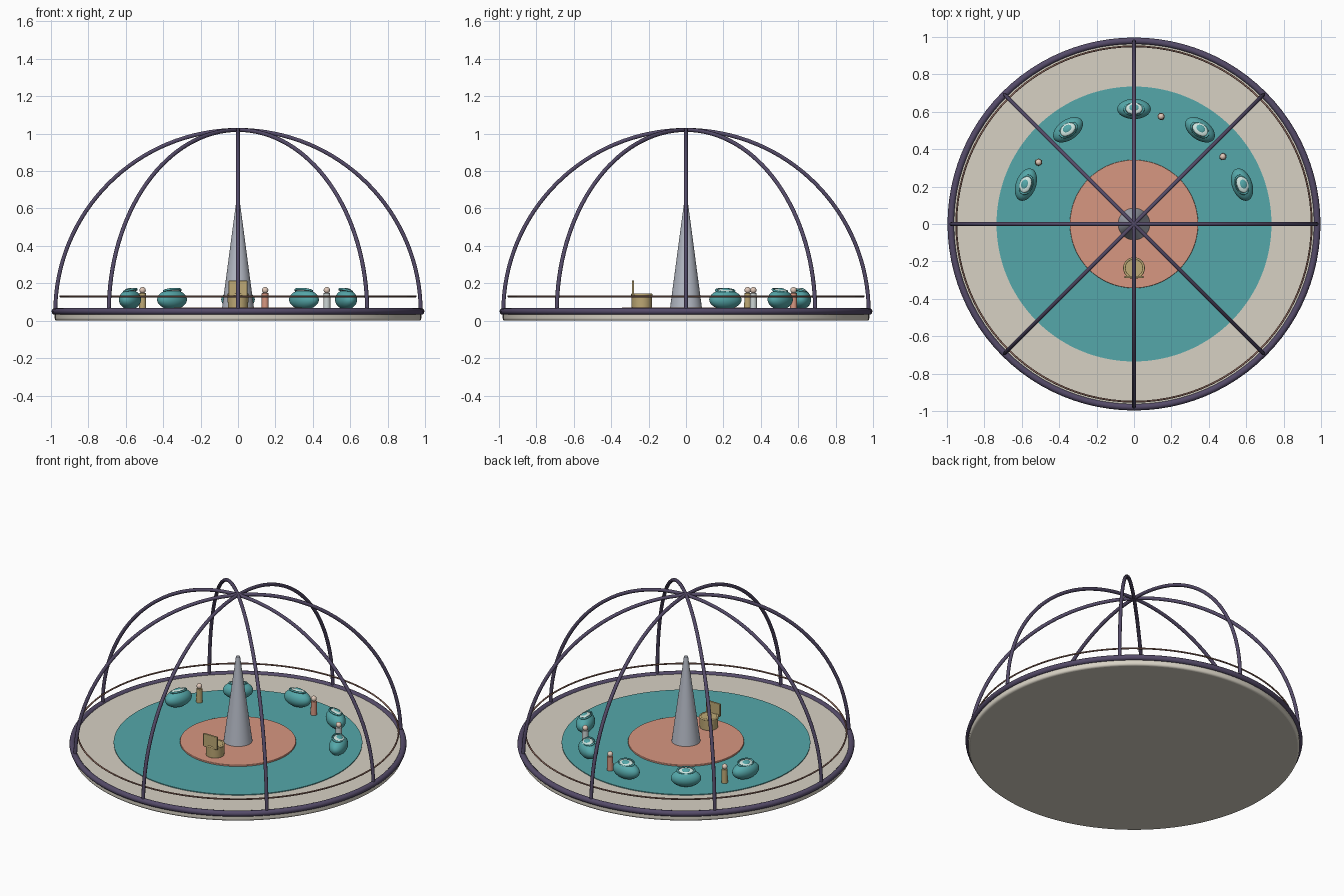
import bpy, math
from mathutils import Matrix

if "Cube" in bpy.data.objects:
    bpy.data.objects.remove(bpy.data.objects["Cube"])


def mat(name, rgb):
    m = bpy.data.materials.new(name)
    m.diffuse_color = (*rgb, 1)
    m.use_nodes = True
    m.node_tree.nodes["Principled BSDF"].inputs["Base Color"].default_value = m.diffuse_color
    return m


BEIGE = mat("beige", (0.68, 0.64, 0.55))
TEAL = mat("teal", (0.09, 0.39, 0.40))
CORAL = mat("coral", (0.68, 0.31, 0.22))
PURPLE = mat("purple", (0.09, 0.07, 0.14))
BROWN = mat("brown", (0.25, 0.13, 0.10))
STEEL = mat("steel", (0.46, 0.49, 0.56))
GOLD = mat("gold", (0.52, 0.40, 0.18))
PALE = mat("pale", (0.62, 0.78, 0.74))
SKIN = mat("skin", (0.75, 0.58, 0.48))
GREY = mat("light_grey", (0.60, 0.66, 0.66))


def finish(name, m, bevel=0, angle=35):
    o = bpy.context.object
    o.name = name
    o.data.materials.append(m)
    if bevel:
        b = o.modifiers.new("bevel", 'BEVEL')
        b.width, b.segments, b.limit_method = bevel, 3, 'ANGLE'
    bpy.ops.object.shade_smooth_by_angle(angle=math.radians(angle))
    return o


def cone(name, m, r1, r2, z0, z1, x=0, y=0, n=96, bevel=0):
    bpy.ops.mesh.primitive_cone_add(vertices=n, radius1=r1, radius2=r2, depth=z1 - z0,
                                    location=(x, y, (z0 + z1) / 2))
    return finish(name, m, bevel)


def ball(name, m, loc, scale):
    bpy.ops.mesh.primitive_uv_sphere_add(segments=32, ring_count=16, radius=1, location=loc)
    bpy.context.object.scale = scale
    return finish(name, m)


def ring(name, m, major, minor, loc):
    bpy.ops.mesh.primitive_torus_add(major_radius=major, minor_radius=minor, location=loc,
                                     major_segments=96, minor_segments=12)
    return finish(name, m, angle=60)


# Stepped floor
cone("platform", BEIGE, 0.98, 0.98, 0, 0.055, n=128, bevel=0.012)
cone("teal_floor", TEAL, 0.735, 0.735, 0.05, 0.06, n=128)
cone("centre_dais", CORAL, 0.343, 0.343, 0.05, 0.07, bevel=0.003)
cone("spire", STEEL, 0.085, 0.012, 0.07, 0.62, n=48)

# Rim and safety rail
ring("rim", PURPLE, 0.979, 0.018, (0, 0, 0.05))
ring("safety_rail", BROWN, 0.95, 0.005, (0, 0, 0.13))

# Dome ribs: four full arches crossing at the top
for i in range(4):
    cu = bpy.data.curves.new("rib", 'CURVE')
    cu.dimensions = '3D'
    cu.bevel_depth, cu.bevel_resolution = 0.011, 3
    sp = cu.splines.new('POLY')
    sp.points.add(64)
    a = i * math.pi / 4
    for k, p in enumerate(sp.points):
        t = math.pi * k / 64
        r = 0.977 * math.cos(t)
        p.co = (r * math.cos(a), r * math.sin(a), 0.045 + 0.975 * math.sin(t), 1)
    cu.materials.append(PURPLE)
    o = bpy.data.objects.new(f"dome_rib_{i + 1}", cu)
    bpy.context.collection.objects.link(o)

# Rounded pods in an arc, each with a tilted opening facing outward
for i, deg in enumerate((20, 55, 90, 125, 160)):
    base = Matrix.Rotation(math.radians(deg - 90), 4, 'Z') @ Matrix.Translation((0, 0.615, 0.113))
    tilt = Matrix.Rotation(math.radians(-15), 4, 'X')
    parts = (
        (ball(f"pod_body_{i + 1}", TEAL, (0, 0, 0), (1, 1, 1)), (0, 0, 0), (0.09, 0.054, 0.053), False),
        (ball(f"pod_cushion_{i + 1}", PALE, (0, 0, 0), (1, 1, 1)), (0, 0.004, 0.046), (0.046, 0.033, 0.012), True),
        (ball(f"pod_seat_{i + 1}", TEAL, (0, 0, 0), (1, 1, 1)), (0, 0.007, 0.052), (0.027, 0.02, 0.009), True),
        (ring(f"pod_lip_{i + 1}", TEAL, 1, 0.12, (0, 0, 0)), (0, -0.002, 0.048), (0.05, 0.034, 0.05), True),
    )
    for o, loc, s, tilted in parts:
        m = base @ Matrix.Translation(loc)
        if tilted:
            m = m @ tilt
        o.matrix_world = m @ Matrix.Diagonal((*s, 1))

# Standing figures
for i, (x, y, m) in enumerate(((0.145, 0.575, CORAL), (0.475, 0.36, GREY), (-0.51, 0.33, GOLD))):
    cone(f"figure_body_{i + 1}", m, 0.019, 0.018, 0.058, 0.148, x, y, n=24, bevel=0.003)
    ball(f"figure_head_{i + 1}", SKIN, (x, y, 0.163), (0.017, 0.017, 0.017))

# Round chair with an upright back
cone("chair_seat", GOLD, 0.054, 0.056, 0.068, 0.142, 0, -0.236, n=48, bevel=0.004)
ring("chair_rim", GOLD, 0.052, 0.006, (0, -0.236, 0.139))
bpy.ops.mesh.primitive_cube_add(size=1, location=(0, -0.283, 0.172))
bpy.context.object.scale = (0.1, 0.012, 0.084)
bpy.ops.object.transform_apply(location=False, rotation=False, scale=True)
finish("chair_back", GOLD, bevel=0.003)
